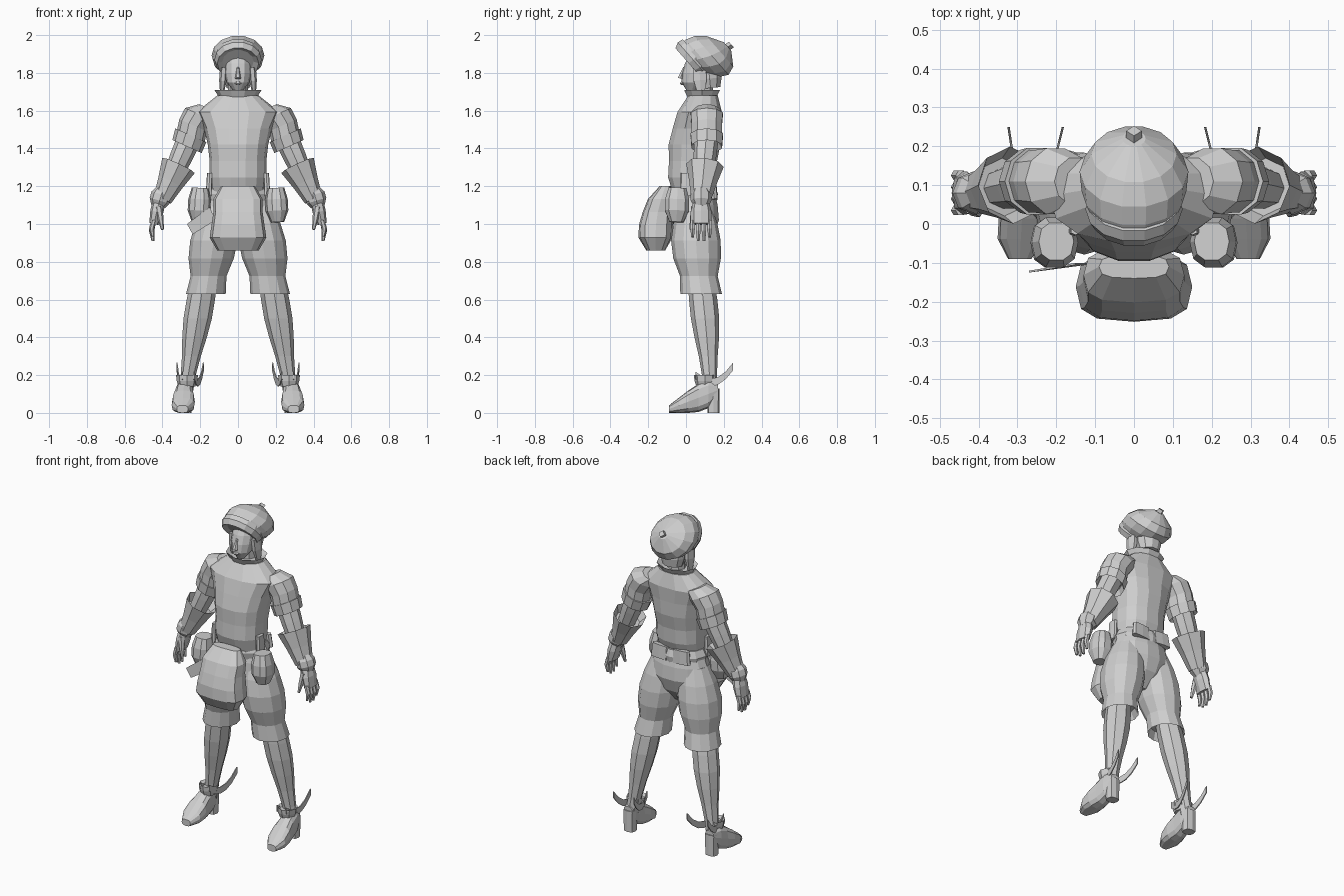
import bpy, bmesh, math
from mathutils import Vector

default_cube = bpy.data.objects.get("Cube")
if default_cube:
    bpy.data.objects.remove(default_cube, do_unlink=True)

grey = bpy.data.materials.new("plain_grey")
grey.use_nodes = True
grey.diffuse_color = (.62, .62, .62, 1)
grey.node_tree.nodes["Principled BSDF"].inputs["Base Color"].default_value = grey.diffuse_color

X_AXIS, Y_AXIS, Z_AXIS = Vector((1, 0, 0)), Vector((0, 1, 0)), Vector((0, 0, 1))


def build(name, points, faces, side):
    """Make one flat-shaded object; side -1 mirrors it across x."""
    bm = bmesh.new()
    verts = [bm.verts.new((p.x * side, p.y, p.z)) for p in points]
    for face in faces:
        bm.faces.new([verts[i] for i in face])
    bmesh.ops.recalc_face_normals(bm, faces=bm.faces[:])
    mesh = bpy.data.meshes.new(name)
    bm.to_mesh(mesh)
    bm.free()
    mesh.materials.append(grey)
    obj = bpy.data.objects.new(name, mesh)
    bpy.context.collection.objects.link(obj)


def power(value, exponent):
    return math.copysign(abs(value) ** exponent, value)


def tube(name, start, end, widths, depths=None, flat=1, bend=(0, 0, 0),
         axis=None, up=Y_AXIS, sides=10, boxy=2, rim=False, side=1):
    """Skin evenly spaced oval rings from start to end.

    Bend bows the path, boxy squares the ovals, rim hollows the far end."""
    start, end, bend = Vector(start), Vector(end), Vector(bend)
    axis = Vector(axis or end - start).normalized()
    across = up.cross(axis).normalized()
    deep = axis.cross(across)
    depths = depths or [width * flat for width in widths]
    steps = len(widths) - 1
    rings = []
    for i, (width, depth) in enumerate(zip(widths, depths)):
        t = i / steps
        rings.append((start.lerp(end, t) + bend * math.sin(math.pi * t), width, depth))
    if rim:
        middle = (rings[-1][0] + rings[-2][0]) / 2
        rings.append((middle, widths[-1] * .75, depths[-1] * .75))

    points, faces = [], []
    for centre, width, depth in rings:
        for i in range(sides):
            angle = math.tau * i / sides
            points.append(centre + across * width * power(math.cos(angle), 2 / boxy)
                          + deep * depth * power(math.sin(angle), 2 / boxy))
    for row in range(len(rings) - 1):
        for i in range(sides):
            a, b = row * sides + i, row * sides + (i + 1) % sides
            faces.append((a, b, b + sides, a + sides))
    total = len(points)
    faces += [range(sides), range(total - sides, total)]
    build(name, points, faces, side)


def plate(name, outline, thickness, side=1):
    """Extrude a closed outline into a thin plate."""
    front = [Vector(p) for p in outline]
    n = len(front)
    faces = [range(n), range(n, n + n)]
    faces += [(i, (i + 1) % n, (i + 1) % n + n, i + n) for i in range(n)]
    build(name, front + [p + thickness for p in front], faces, side)


# Doublet with a low rounded belly, collar and belt
tube("doublet", (0, .03, 1.16), (0, .09, 1.68),
     (.14, .15, .15, .16, .18, .22, .11), (.1, .13, .13, .14, .13, .12, .08),
     bend=(0, -.015, 0), axis=Z_AXIS, sides=14, boxy=2.3)
tube("collar", (0, .085, 1.63), (0, .085, 1.71), (.08, .1, .125),
     flat=.8, rim=True)
tube("waist_belt", (0, .045, 1.12), (0, .045, 1.2), (.16, .17, .15),
     flat=.73, sides=12)

# Neck, face and hair
tube("neck", (0, .09, 1.62), (0, .09, 1.78), (.055, .05), sides=8)
tube("head", (0, .03, 1.7), (0, .09, 1.9), (.02, .06, .07, .07, .06),
     flat=1.15, axis=Z_AXIS, sides=12)
tube("nose", (0, -.03, 1.77), (0, -.01, 1.83), (.016, .006), sides=6)
tube("lips", (0, -.02, 1.735), (0, -.02, 1.755), (.01, .02, .01),
     flat=.7, sides=6)
tube("nape_hair", (0, .13, 1.72), (0, .12, 1.82), (.06, .075, .075), flat=.9)

# Puffed cap leaning back, with a rolled brim and a button
cap_axis = (0, .75, .66)
tube("cap", (0, .22, 1.94), (0, .03, 1.865), (.03, .11, .14, .135, .11),
     bend=(0, .01, -.01), axis=cap_axis, sides=14)
tube("cap_brim", (0, .06, 1.89), (0, .015, 1.85), (.12, .125, .11),
     axis=cap_axis, sides=14, rim=True)
tube("cap_button", (0, .21, 1.93), (0, .24, 1.95), (.02, .02),
     axis=cap_axis, sides=4)

# Breeches seat and large front pouch
tube("breeches_seat", (0, .05, 1.18), (0, .05, .86), (.15, .18, .19, .15, .05),
     flat=.67, sides=14)
tube("front_pouch", (0, -.11, 1.2), (0, -.16, .86),
     (.09, .13, .13, .14, .15, .11), (.03, .07, .08, .09, .09, .05),
     bend=(0, -.02, 0), axis=Z_AXIS, sides=12, boxy=3)

arm_axis = (.4, 0, -.9)
for label, side in (("left_", 1), ("right_", -1)):
    tube(label + "hair_lock", (.075, .07, 1.83), (.085, .08, 1.69),
         (.02, .02, .01), flat=2, sides=6, side=side)

    # Puffed sleeve, band and forearm
    tube(label + "sleeve", (.15, .11, 1.61), (.255, .11, 1.44),
         (.06, .085, .08, .08), flat=1.05, bend=(.02, 0, .03),
         axis=arm_axis, side=side)
    tube(label + "sleeve_band", (.25, .11, 1.47), (.27, .11, 1.41),
         (.09, .085), axis=arm_axis, rim=True, side=side)
    tube(label + "forearm", (.25, .11, 1.47), (.4, .08, 1.13),
         (.065, .06, .05, .04), sides=8, side=side)

    # Flared gauntlet and wrist guard
    tube(label + "gauntlet", (.4, .08, 1.13), (.315, .1, 1.31),
         (.05, .07, .095), flat=1.05, sides=8, rim=True, side=side)
    tube(label + "wrist_guard", (.395, .08, 1.19), (.425, .08, 1.09),
         (.035, .055, .055, .035), sides=8, side=side)

    # Hand with four fingers and a thumb
    tube(label + "palm", (.415, .08, 1.13), (.445, .08, 1), (.035, .035, .025),
         (.04, .055, .055), sides=8, side=side)
    for number, finger in enumerate(("index", "middle", "ring", "little")):
        y = .035 + .03 * number
        tip = .91 if finger in ("middle", "ring") else .93
        tube(label + finger + "_finger", (.445, y, 1.02), (.45, y, tip),
             (.014, .014, .008), bend=(.01, 0, 0), sides=6, side=side)
    tube(label + "thumb", (.42, .045, 1.09), (.4, .025, .97),
         (.02, .016, .008), sides=6, side=side)

    # Breeches leg with a flared cuff, over a stockinged lower leg
    tube(label + "breeches_leg", (.1, .05, 1.1), (.17, .08, .63),
         (.08, .11, .125, .12, .095, .105), flat=1.05, bend=(0, -.01, 0),
         axis=Z_AXIS, sides=12, rim=True, side=side)
    tube(label + "lower_leg", (.18, .08, .7), (.28, .13, .1),
         (.07, .075, .075, .065, .05, .04, .04), bend=(0, .005, 0),
         axis=Z_AXIS, sides=8, side=side)

    # Shoe, raised heel and ankle strap
    tube(label + "shoe", (.28, .17, .12), (.294, -.09, .02),
         (.03, .045, .05, .06, .06, .03), (.035, .075, .075, .06, .04, .02),
         axis=-Y_AXIS, up=Z_AXIS, sides=12, boxy=2.8, side=side)
    tube(label + "heel", (.28, .145, 0), (.28, .145, .13), (.035, .037),
         flat=.9, sides=8, boxy=3, side=side)
    tube(label + "ankle_strap", (.27, .1, .14), (.27, .1, .2),
         (.045, .055, .058), sides=8, rim=True, side=side)

    # Paired wings sweeping back and up from the ankle
    for wing, start, lean in (("outer", .29, .15), ("inner", .23, -.25)):
        lower = []
        for step in range(6):
            back = .04 * step
            sweep = 6 * (back - .08) ** 2
            lower.append(Vector((start + lean * back, .05 + back, .14 + sweep)))
        upper = [p + Z_AXIS * .04 for p in reversed(lower)]
        plate(label + wing + "_wing", lower + upper, X_AXIS * .006, side)

    # Hip pouch, belt loop and back tab
    tube(label + "hip_pouch", (.2, -.045, 1.19), (.21, -.05, 1.01),
         (.045, .06, .06, .035), flat=1.1, boxy=2.5, side=side)
    tube(label + "belt_loop", (.155, 0, 1.15), (.15, 0, 1.27), (.016, .014),
         flat=2, sides=8, boxy=4, side=side)
    tube(label + "back_tab", (.075, .15, 1.13), (.07, .145, 1.21), (.06, .055),
         flat=.3, sides=8, boxy=4, side=side)

# Folded paper tucked beside the right pouch
plate("tucked_paper", [(-.27, -.125, 1), (-.24, -.12, .945),
                       (-.12, -.105, 1.02), (-.15, -.105, 1.09)], Y_AXIS * .005)
